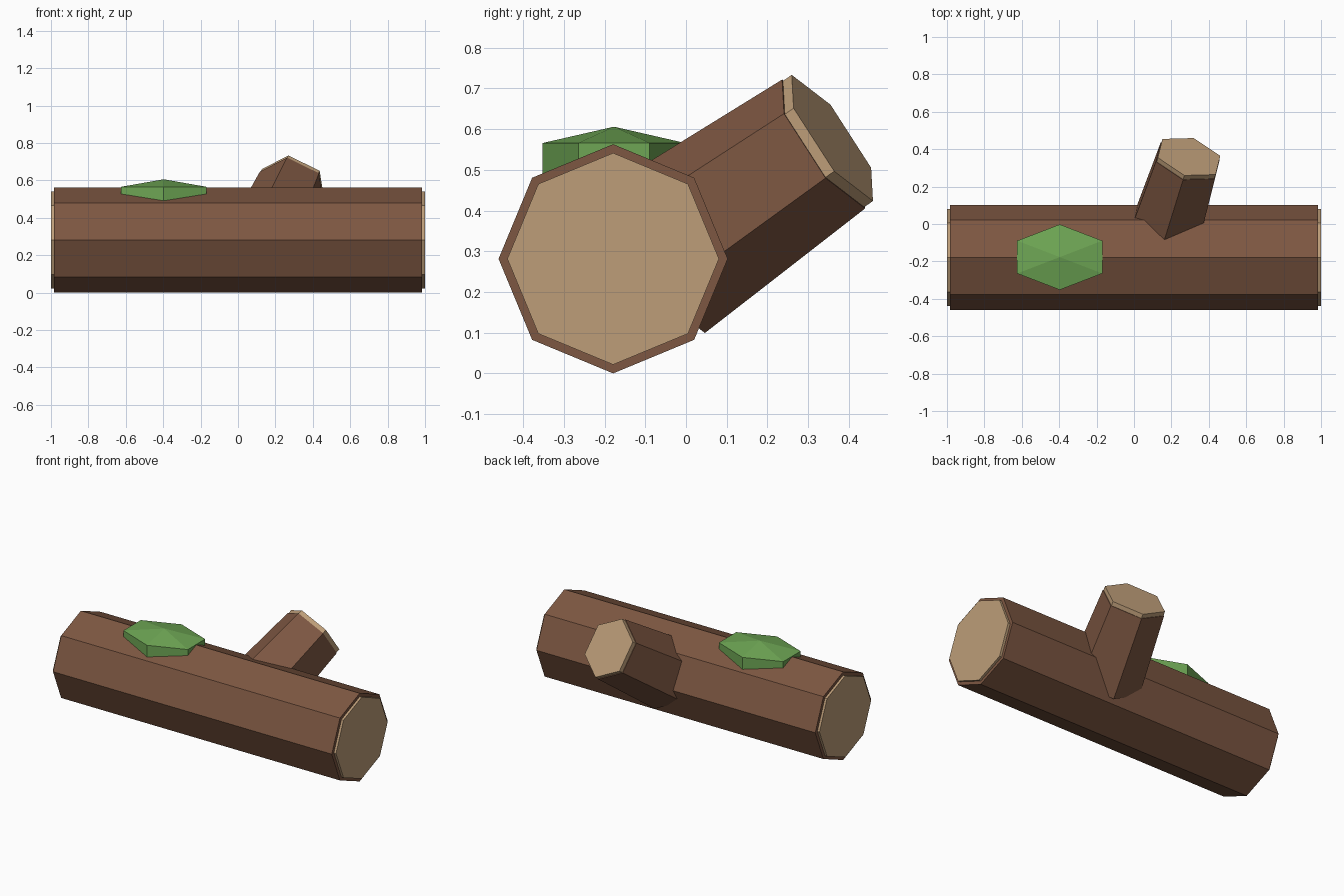
import bpy, bmesh
from math import sin, cos, tau
from mathutils import Vector

cube = bpy.data.objects.get("Cube")
if cube:
    bpy.data.objects.remove(cube, do_unlink=True)


def material(name, rgb):
    mat = bpy.data.materials.new(name)
    mat.use_nodes = True
    mat.diffuse_color = (*rgb, 1)
    mat.node_tree.nodes["Principled BSDF"].inputs["Base Color"].default_value = (*rgb, 1)
    return mat


bark = material("bark brown", (0.205, 0.095, 0.054))
wood = material("cut wood tan", (0.51, 0.34, 0.19))
green = material("moss green", (0.156, 0.381, 0.089))


def ringed_solid(name, sides, rings, origin, axis, corner, mat, stretch=1.0):
    """Low-poly solid from (radius, height) rings along an axis; one vertex points to corner."""
    axis = Vector(axis).normalized()
    u = Vector(corner)
    u = (u - axis * u.dot(axis)).normalized()
    v = axis.cross(u) * stretch
    bm = bmesh.new()
    loops = []
    for radius, height in rings:
        angles = [tau * i / sides for i in range(sides)]
        loops.append([bm.verts.new(Vector(origin) + axis * height
                                   + (u * cos(a) + v * sin(a)) * radius) for a in angles])
    for low, high in zip(loops, loops[1:]):
        for i in range(sides):
            j = (i + 1) % sides
            bm.faces.new((low[i], low[j], high[j], high[i]))
    for loop, (radius, _) in zip((loops[0], loops[-1]), (rings[0], rings[-1])):
        if radius > 0:
            bm.faces.new(loop)
    # pointed ends collapse to a single vertex
    bmesh.ops.remove_doubles(bm, verts=bm.verts, dist=0.0001)
    bmesh.ops.recalc_face_normals(bm, faces=bm.faces)
    mesh = bpy.data.meshes.new(name)
    bm.to_mesh(mesh)
    bm.free()
    mesh.materials.append(mat)
    obj = bpy.data.objects.new(name, mesh)
    bpy.context.collection.objects.link(obj)
    return obj


# Fallen trunk with a cut disc at each end
center = Vector((0, -0.179, 0.2815))
up = (0, 0, 1)
ringed_solid("log_trunk", 8, [(0.2815, -0.985), (0.2815, 0.985)], center, (1, 0, 0), up, bark)
for side, label in ((1, "left"), (-1, "right")):
    ringed_solid(f"log_end_{label}", 8, [(0.26, 0.95), (0.26, 1.0)], center, (side, 0, 0), up, wood)

# Tapered branch stub and its cut disc
branch_base = (0.16, -0.07, 0.28)
branch_axis = (0.249, 0.796, 0.553)
branch_corner = (-0.134, -0.537, 0.833)
ringed_solid("branch_stub", 6, [(0.217, 0), (0.19, 0.513)],
             branch_base, branch_axis, branch_corner, bark)
ringed_solid("branch_end", 6, [(0.186, 0.49), (0.186, 0.54)],
             branch_base, branch_axis, branch_corner, wood)

# Flattened moss cushion on top of the trunk
ringed_solid("moss_patch", 6, [(0, -0.08), (0.175, -0.04), (0.175, 0.04), (0, 0.08)],
             (-0.397, -0.177, 0.526), up, (0, 1, 0), green, stretch=1.5)
